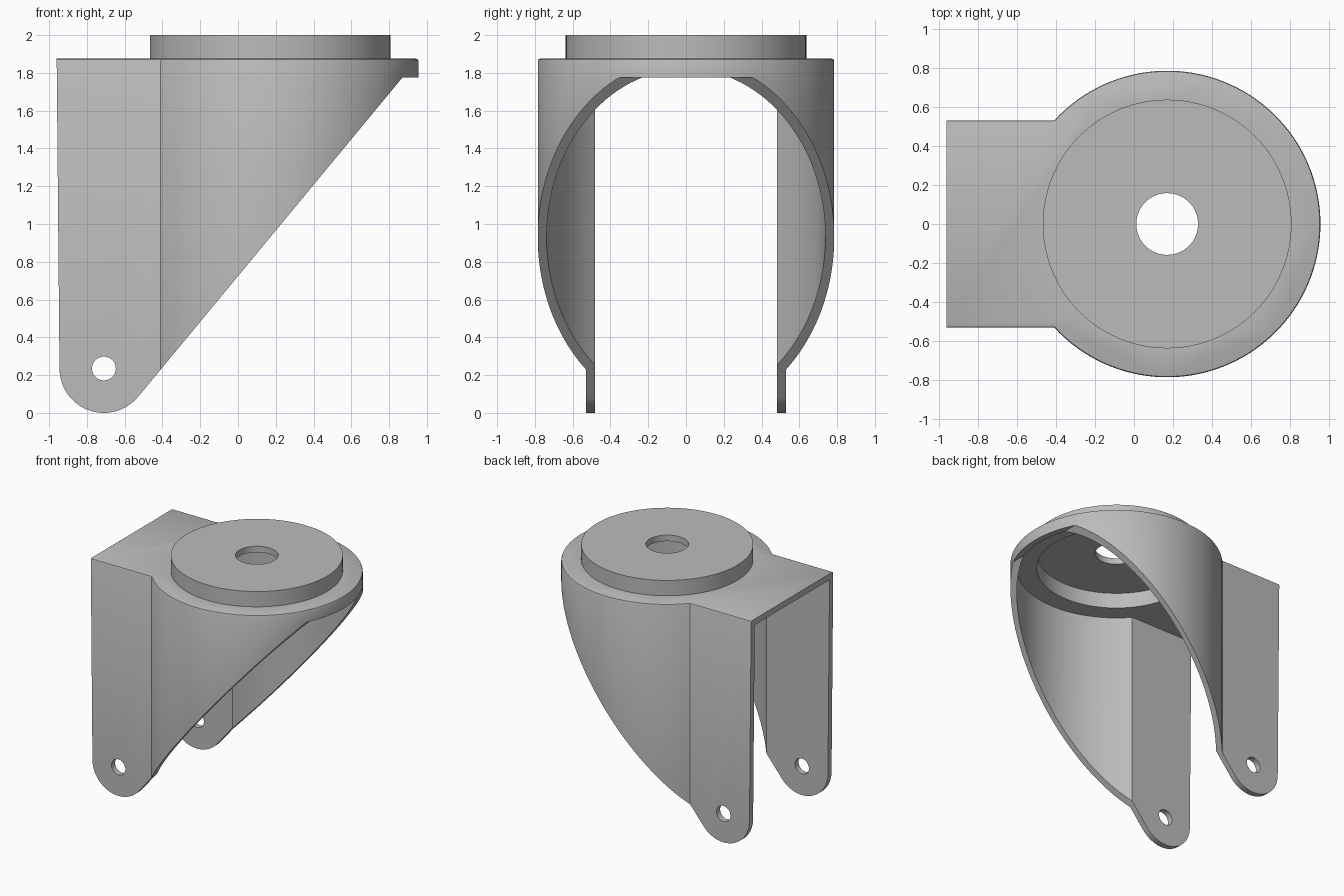
import bpy, bmesh, math

if "Cube" in bpy.data.objects:
    bpy.data.objects.remove(bpy.data.objects["Cube"])

CX, R, LEG_Y, WALL = 0.17, 0.785, 0.53, 0.047
TOP, CEIL = 1.875, 1.825
AXLE = (-0.71, 0.235)

grey = bpy.data.materials.new("grey metal")
grey.diffuse_color = (0.5, 0.5, 0.5, 1)
grey.use_nodes = True
grey.node_tree.nodes["Principled BSDF"].inputs["Base Color"].default_value = grey.diffuse_color


def prism(name, pts, lo, hi, axis="z", bevel=0.0):
    """Extrude a closed 2D outline along z, or an (x, z) outline along y."""
    def place(p, h):
        return (p[0], p[1], h) if axis == "z" else (p[0], h, p[1])
    bm = bmesh.new()
    a = [bm.verts.new(place(p, lo)) for p in pts]
    b = [bm.verts.new(place(p, hi)) for p in pts]
    n = len(pts)
    bm.faces.new(a)
    cap = bm.faces.new(b)
    for i in range(n):
        bm.faces.new((a[i], a[(i + 1) % n], b[(i + 1) % n], b[i]))
    bmesh.ops.recalc_face_normals(bm, faces=bm.faces)
    if bevel:
        bmesh.ops.bevel(bm, geom=list(cap.edges), offset=bevel, segments=2,
                        profile=0.5, affect="EDGES")
    me = bpy.data.meshes.new(name)
    bm.to_mesh(me)
    bm.free()
    me.materials.append(grey)
    ob = bpy.data.objects.new(name, me)
    bpy.context.collection.objects.link(ob)
    return ob


def arc(cx, cy, r, a0, a1, n):
    return [(cx + r * math.cos(a0 + (a1 - a0) * i / n),
             cy + r * math.sin(a0 + (a1 - a0) * i / n)) for i in range(n + 1)]


def circle(cx, cy, r, n=96):
    return arc(cx, cy, r, 0, 2 * math.pi, n)[:-1]


def keyhole(r, half, back):
    """Round front joined to a straight-sided tail."""
    a = math.pi - math.asin(half / r)
    return [(back, -half)] + arc(CX, 0, r, -a, a, 96) + [(back, half)]


# Fork body: keyhole plan with a softened top edge
fork = prism("fork_bracket", keyhole(R, LEG_Y, -1.1), -0.1, TOP, bevel=0.012)

# Side silhouette: rounded leg foot, sloping front edge, short front rim
tangent = -math.atan2(0.64, 0.768)
side = [(-0.96, 2.1), (-0.96, TOP)]
side += arc(*AXLE, 0.235, -math.pi, tangent, 32)
side += [(0.87, 1.775), (1.1, 1.775), (1.1, 2.1)]

# Inside of the fork, raised bearing seat with its pocket, bolt and axle holes
steps = [
    ("DIFFERENCE", prism("cavity", keyhole(R - WALL, LEG_Y - WALL, -1.3), -0.3, CEIL)),
    ("INTERSECT", prism("side_profile", side, -1, 1, "y")),
    ("UNION", prism("bearing_seat", circle(CX, 0, 0.637), CEIL + 0.02, 2.0)),
    ("DIFFERENCE", prism("seat_pocket", circle(CX, 0, 0.59), 1.7, 1.95)),
    ("DIFFERENCE", prism("bolt_hole", circle(CX, 0, 0.158, 64), 1.6, 2.2)),
    ("DIFFERENCE", prism("axle_hole", circle(*AXLE, 0.063, 48), -1, 1, "y")),
]
bpy.context.view_layer.objects.active = fork
for op, tool in steps:
    mod = fork.modifiers.new(tool.name, "BOOLEAN")
    mod.operation, mod.solver, mod.object = op, "EXACT", tool
    bpy.ops.object.modifier_apply(modifier=mod.name)
    bpy.data.objects.remove(tool)

# Smooth the round walls, keep the edges crisp
bpy.ops.object.select_all(action="DESELECT")
fork.select_set(True)
bpy.ops.object.shade_smooth_by_angle(angle=math.radians(30))
